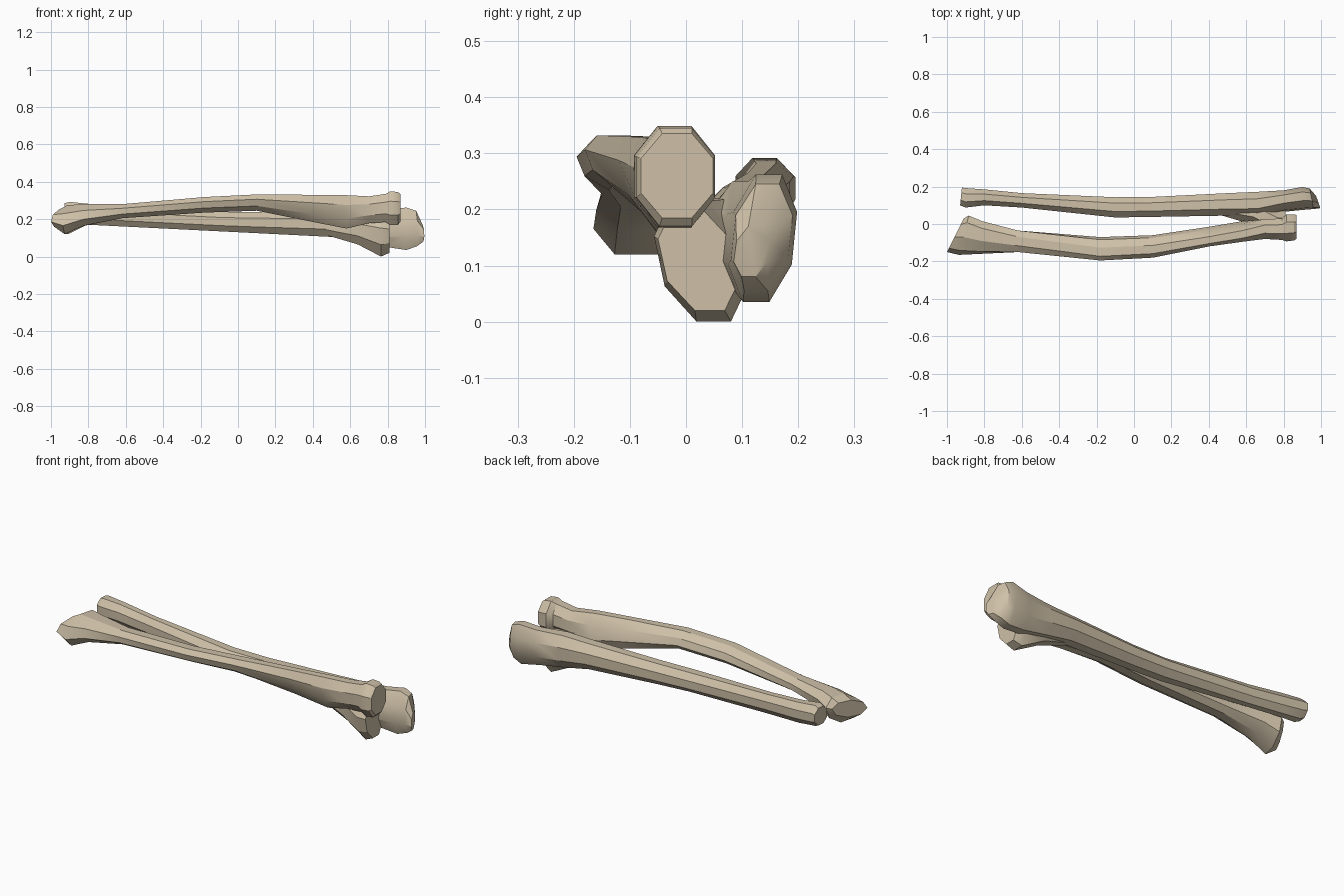
import bpy, bmesh, math

if "Cube" in bpy.data.objects:
    bpy.data.objects.remove(bpy.data.objects["Cube"])

bone = bpy.data.materials.new("pale bone")
bone.use_nodes = True
colour = (0.62, 0.53, 0.39, 1)
bone.diffuse_color = colour
bone.node_tree.nodes["Principled BSDF"].inputs["Base Color"].default_value = colour


def fit(values, low, high):
    """Stretch values so that they span low to high."""
    a, b = min(values), max(values)
    return [low + (v - a) / (b - a) * (high - low) for v in values]


def loft(name, stations, sides=8):
    """Skin oval sections: x, y range, z range, diagonal lean, end slant."""
    bm = bmesh.new()
    rings = []
    for x, y0, y1, z0, z1, lean, slant in stations:
        angles = [math.tau * (k + 0.5) / sides for k in range(sides)]
        ys = fit([math.cos(a - lean) for a in angles], y0, y1)
        zs = fit([math.sin(a) for a in angles], z0, z1)
        mid = (y0 + y1) / 2
        rings.append([bm.verts.new((x + slant * (y - mid), y, z))
                      for y, z in zip(ys, zs)])
    for a, b in zip(rings, rings[1:]):
        for k in range(sides):
            n = (k + 1) % sides
            bm.faces.new((a[k], a[n], b[n], b[k]))
    bm.faces.new(rings[0])
    bm.faces.new(rings[-1])
    bmesh.ops.recalc_face_normals(bm, faces=bm.faces)
    mesh = bpy.data.meshes.new(name)
    bm.to_mesh(mesh)
    bm.free()
    mesh.materials.append(bone)
    obj = bpy.data.objects.new(name, mesh)
    bpy.context.collection.objects.link(obj)
    return obj


def select(obj):
    bpy.ops.object.select_all(action="DESELECT")
    obj.select_set(True)
    bpy.context.view_layer.objects.active = obj


# Bowed front bone: slanted wrist end, arched shaft, tuberosity, neck, disc head
radius = loft("radius_bone", [
    (-0.955, -0.15, 0.03, 0.16, 0.25, 0.3, 0.5),
    (-0.91, -0.165, 0.045, 0.12, 0.275, 0.3, 0.25),
    (-0.82, -0.16, 0.015, 0.165, 0.28, 0.2, 0.1),
    (-0.62, -0.15, -0.035, 0.205, 0.28, 0, 0),
    (-0.18, -0.195, -0.07, 0.235, 0.318, -0.3, 0),
    (0.1, -0.18, -0.06, 0.245, 0.332, -0.3, 0),
    (0.4, -0.12, -0.015, 0.185, 0.33, -0.4, 0),
    (0.58, -0.095, 0.015, 0.15, 0.328, -0.3, 0),
    (0.7, -0.08, 0.025, 0.178, 0.322, 0, 0),
    (0.79, -0.085, 0.03, 0.185, 0.335, 0, 0),
    (0.815, -0.093, 0.052, 0.168, 0.349, 0, 0),
    (0.855, -0.088, 0.052, 0.17, 0.345, 0, 0),
    (0.868, -0.08, 0.048, 0.185, 0.335, 0, 0),
])

# Straighter rear bone: small wrist head, thickening shaft, hooked elbow end
ulna = loft("ulna_bone", [
    (-0.925, 0.1, 0.195, 0.19, 0.285, 0, 0.1),
    (-0.9, 0.088, 0.192, 0.18, 0.292, 0, 0),
    (-0.8, 0.1, 0.185, 0.17, 0.282, 0, 0),
    (-0.6, 0.088, 0.165, 0.16, 0.265, 0, 0),
    (-0.1, 0.035, 0.143, 0.135, 0.24, 0, 0),
    (0.1, 0.038, 0.145, 0.125, 0.238, 0, 0),
    (0.5, 0.045, 0.165, 0.105, 0.245, 0, 0),
    (0.66, 0.045, 0.172, 0.075, 0.25, 0, 0),
    (0.8, 0.065, 0.18, 0.05, 0.25, 0.2, 0),
    (0.9, 0.075, 0.198, 0.035, 0.262, 0.2, 0),
    (0.95, 0.08, 0.19, 0.055, 0.245, 0.2, -0.2),
    (0.985, 0.085, 0.15, 0.08, 0.17, 0.2, -0.35),
])

# Coronoid shelf under the disc head, merged into the rear bone
shelf = loft("coronoid_shelf", [
    (0.42, 0.06, 0.12, 0.13, 0.21, 0, 0),
    (0.64, -0.005, 0.14, 0.065, 0.22, 0, 0),
    (0.765, -0.057, 0.11, 0, 0.215, -0.3, 0),
    (0.81, -0.05, 0.095, 0.02, 0.2, -0.3, 0),
])
union = ulna.modifiers.new("merge shelf", "BOOLEAN")
union.operation = "UNION"
union.solver = "EXACT"
union.object = shelf
select(ulna)
bpy.ops.object.modifier_apply(modifier=union.name)
bpy.data.objects.remove(shelf)

for obj in (radius, ulna):
    select(obj)
    bpy.ops.object.shade_smooth_by_angle(angle=math.radians(30))
